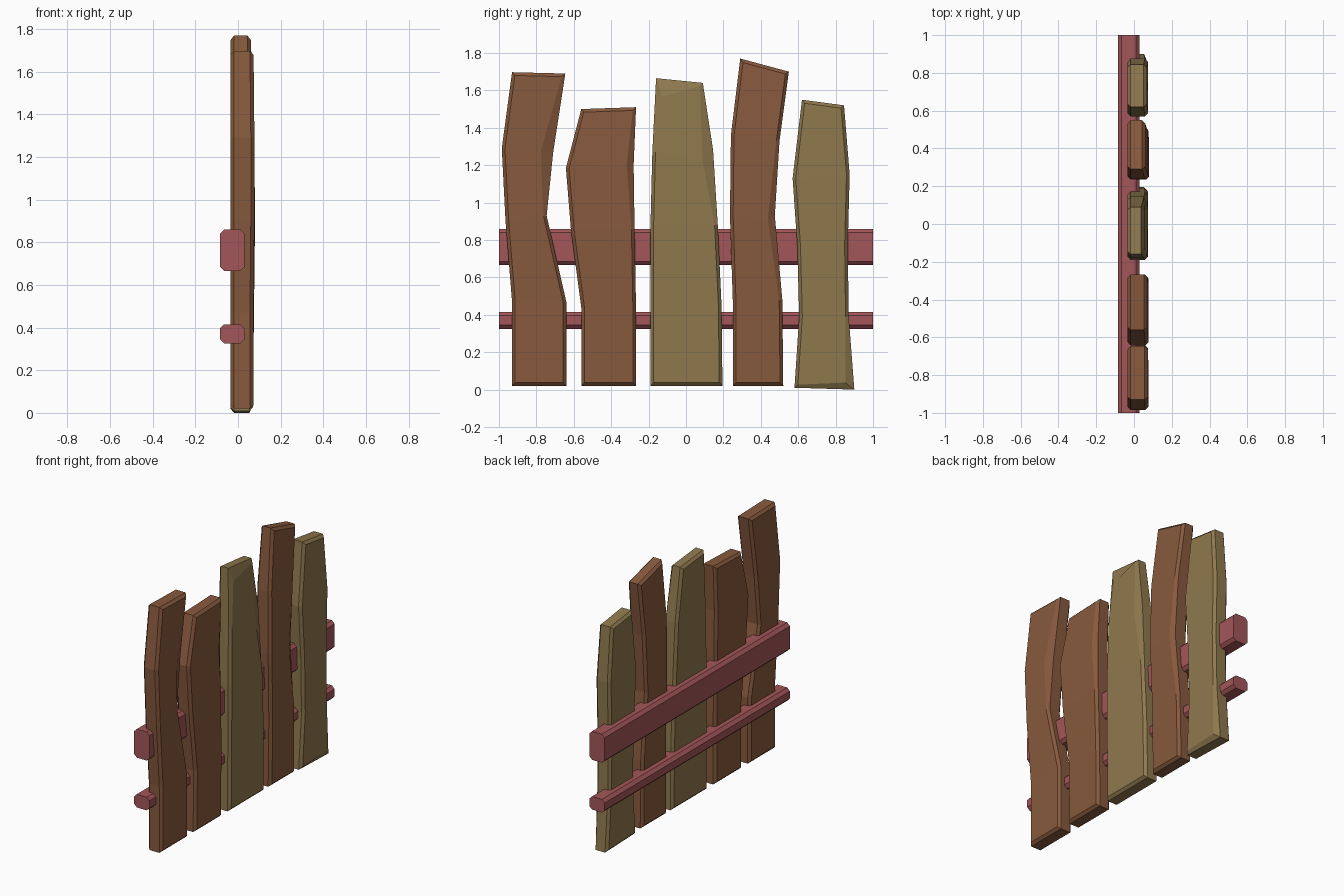
import bpy, bmesh
from mathutils import Vector

if "Cube" in bpy.data.objects:
    bpy.data.objects.remove(bpy.data.objects["Cube"])


def material(name, col):
    m = bpy.data.materials.new(name)
    m.diffuse_color = (*col, 1)
    m.use_nodes = True
    m.node_tree.nodes["Principled BSDF"].inputs["Base Color"].default_value = m.diffuse_color
    return m


BROWN = material("brown wood", (0.246, 0.102, 0.047))
OLIVE = material("olive wood", (0.275, 0.191, 0.076))
RED = material("red wood", (0.366, 0.093, 0.100))


def finish(name, bm, mat):
    bmesh.ops.recalc_face_normals(bm, faces=bm.faces[:])
    me = bpy.data.meshes.new(name)
    bm.to_mesh(me)
    bm.free()
    me.materials.append(mat)
    ob = bpy.data.objects.new(name, me)
    bpy.context.collection.objects.link(ob)


def inset(pts, d):
    """Mitred inward offset of a counter-clockwise outline."""
    out = []
    n = len(pts)
    for i, p in enumerate(pts):
        a = (p - pts[i - 1]).normalized()
        b = (pts[(i + 1) % n] - p).normalized()
        na, nb = Vector((-a.y, a.x)), Vector((-b.y, b.x))
        out.append(p + (na + nb) * d / (1 + na.dot(nb)))
    return out


def plank(name, mat, left, right, front, chips):
    """left/right: (y, z) edge points bottom to top; front: front x per row;
    chips: outline index -> (dy, dz) wear of the front edge."""
    pts = [Vector(p) for p in right] + [Vector(p) for p in reversed(left)]
    n, k = len(pts), len(left)
    rows = list(range(k)) + list(range(k - 1, -1, -1))
    small = inset(pts, 0.017)
    worn = [p + Vector(chips.get(i, (0, 0))) for i, p in enumerate(small)]
    bm = bmesh.new()
    loops = []
    for outline, fx in ((small, lambda r: -0.034), (pts, lambda r: -0.018),
                        (pts, lambda r: front[r] - 0.017), (worn, lambda r: front[r])):
        loops.append([bm.verts.new((fx(rows[i]), p.x, p.y)) for i, p in enumerate(outline)])
    for a, b in zip(loops, loops[1:]):
        for i in range(n):
            j = (i + 1) % n
            bm.faces.new((a[i], a[j], b[j], b[i]))
    for l in (loops[0], loops[-1]):
        for i in range(k - 1):
            bm.faces.new((l[i], l[i + 1], l[n - 2 - i], l[n - 1 - i]))
    finish(name, bm, mat)


# Upright planks
plank("plank_1", BROWN,
      [(-.93, .02), (-.93, .47), (-.965, .9), (-.985, 1.29), (-.93, 1.697)],
      [(-.64, .02), (-.64, .47), (-.745, .93), (-.71, 1.27), (-.645, 1.69)],
      [.073, .073, .077, .077, .073], {3: (-.05, 0)})
plank("plank_2", BROWN,
      [(-.56, .02), (-.56, .44), (-.615, .85), (-.642, 1.185), (-.56, 1.5)],
      [(-.267, .02), (-.267, .43), (-.275, .86), (-.28, 1.2), (-.267, 1.51)],
      [.07, .073, .077, .077, .07], {3: (-.02, 0)})
plank("plank_3", OLIVE,
      [(-.19, .02), (-.19, .45), (-.19, .88), (-.18, 1.27), (-.16, 1.665)],
      [(.195, .02), (.19, .45), (.17, .88), (.145, 1.28), (.09, 1.64)],
      [.07, .073, .075, .07, .055], {3: (-.04, -.05), 5: (.015, -.08)})
plank("plank_4", BROWN,
      [(.25, .02), (.25, .48), (.235, .93), (.24, 1.36), (.29, 1.77)],
      [(.52, .02), (.515, .48), (.475, .93), (.50, 1.33), (.55, 1.70)],
      [.07, .075, .08, .075, .06], {2: (-.02, -.02)})
plank("plank_5", OLIVE,
      [(.58, .01), (.605, .39), (.595, .77), (.57, 1.13), (.62, 1.55)],
      [(.90, 0), (.87, .39), (.865, .77), (.875, 1.15), (.845, 1.52)],
      [.07, .073, .075, .075, .068], {0: (-.03, .02)})


# Horizontal rails: chamfered box section running along y
def rail(name, z0, z1, c, x0=-.085, x1=.03):
    sec = [(x0 + c, z0), (x1 - c, z0), (x1, z0 + c), (x1, z1 - c),
           (x1 - c, z1), (x0 + c, z1), (x0, z1 - c), (x0, z0 + c)]
    bm = bmesh.new()
    a, b = [[bm.verts.new((x, y, z)) for x, z in sec] for y in (-1, 1)]
    bm.faces.new(a)
    bm.faces.new(b)
    for i in range(8):
        j = (i + 1) % 8
        bm.faces.new((a[i], a[j], b[j], b[i]))
    finish(name, bm, RED)


rail("upper_rail", .665, .86, .02)
rail("lower_rail", .325, .415, .02)
